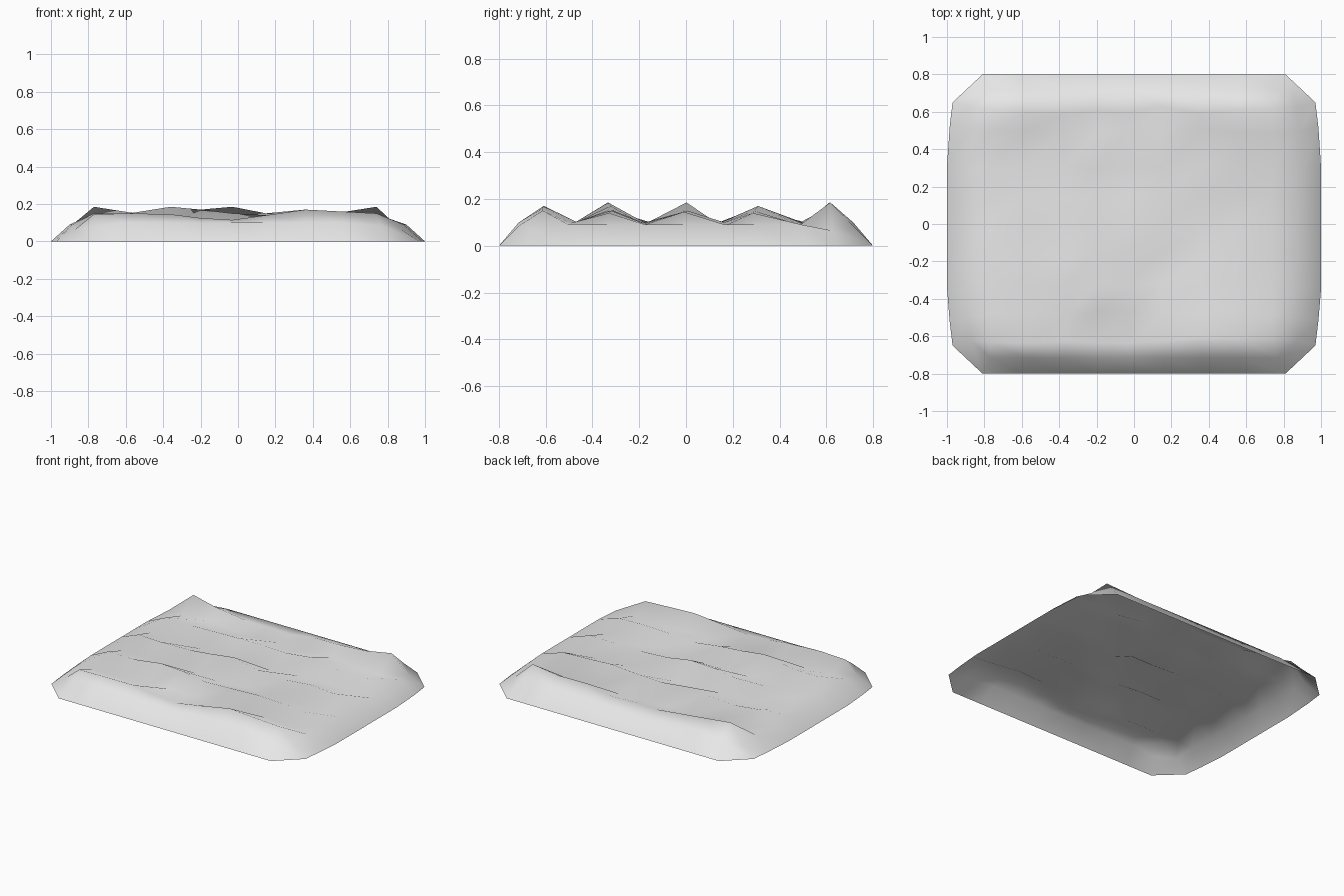
import bpy
import bmesh
import random

random.seed(4)
cube = bpy.data.objects.get("Cube")
if cube:
    bpy.data.objects.remove(cube)

mat = bpy.data.materials.new("pale_grey_soil")
mat.use_nodes = True
GREY = (0.8, 0.8, 0.8, 1)
mat.diffuse_color = GREY
mat.node_tree.nodes["Principled BSDF"].inputs["Base Color"].default_value = GREY

# Columns across the bed, and alternating ridge / furrow rows from front to back
XS = [-0.77, -0.58, -0.36, -0.2, -0.03, 0.15, 0.36, 0.55, 0.74]
RIDGES = [
    (-0.62, [0.145, 0.15, 0.145, 0.125, 0.115, 0.14, 0.17, 0.16, 0.15]),
    (-0.32, [0.15, 0.15, 0.185, 0.17, 0.15, 0.14, 0.15, 0.15, 0.14]),
    (0.00, [0.14, 0.15, 0.15, 0.17, 0.185, 0.15, 0.14, 0.15, 0.145]),
    (0.30, [0.15, 0.14, 0.15, 0.16, 0.15, 0.15, 0.17, 0.15, 0.14]),
    (0.61, [0.185, 0.155, 0.13, 0.12, 0.12, 0.13, 0.15, 0.155, 0.185]),
]
FURROWS = [-0.48, -0.17, 0.15, 0.5]

bm = bmesh.new()
grid = []
for i, (y, heights) in enumerate(RIDGES):
    grid.append([bm.verts.new((x, y + random.uniform(-0.02, 0.015), z))
                 for x, z in zip(XS, heights)])
    if i < len(FURROWS):
        grid.append([bm.verts.new((x, FURROWS[i] + random.uniform(-0.015, 0.015),
                                   random.uniform(0.085, 0.105))) for x in XS])

# Ploughed top
for a, b in zip(grid, grid[1:]):
    for j in range(len(XS) - 1):
        bm.faces.new((a[j], a[j + 1], b[j + 1], b[j]))


def end_side(v, s):
    """Top, middle and ground vertices on the left or right bank."""
    y = max(-0.65, min(0.65, v.co.y * 1.06))
    if v in (grid[0][0], grid[0][-1]):
        y = -0.65
    if v in (grid[-1][0], grid[-1][-1]):
        y = 0.65
    edge = 1 - 0.12 * max(0, abs(y) - 0.4)
    mid_z = 0.065 if abs(y) > 0.6 else 0.09
    return (v, bm.verts.new((s * (edge - 0.1), y * 0.96, mid_z)),
            bm.verts.new((s * edge, y, 0)))


def long_side(v, s):
    """Top, middle and ground vertices on the front or back bank."""
    corner = v.co.x in (grid[0][0].co.x, grid[0][-1].co.x)
    x = (0.81 if v.co.x > 0 else -0.81) if corner else v.co.x * 1.06
    return (v, bm.verts.new((x * 0.95, s * 0.715, 0.085 if corner else 0.1)),
            bm.verts.new((x, s * 0.8, 0)))


# Sloping bank all round, with a cut corner at each end
ring = [long_side(v, -1) for v in grid[0]]
ring += [end_side(row[-1], 1) for row in grid]
ring += [long_side(v, 1) for v in reversed(grid[-1])]
ring += [end_side(row[0], -1) for row in reversed(grid)]
for p, q in zip(ring, ring[1:] + ring[:1]):
    if p[0] is q[0]:
        bm.faces.new((p[0], p[1], q[1]))
    else:
        bm.faces.new((p[0], p[1], q[1], q[0]))
    bm.faces.new((p[1], p[2], q[2], q[1]))

bmesh.ops.recalc_face_normals(bm, faces=bm.faces)
if sum(f.normal.z for f in bm.faces) < 0:
    bmesh.ops.reverse_faces(bm, faces=bm.faces)
for f in bm.faces:
    f.smooth = True

mesh = bpy.data.meshes.new("ploughed_soil_bed")
bm.to_mesh(mesh)
bm.free()
mesh.materials.append(mat)
bed = bpy.data.objects.new("ploughed_soil_bed", mesh)
bpy.context.scene.collection.objects.link(bed)
